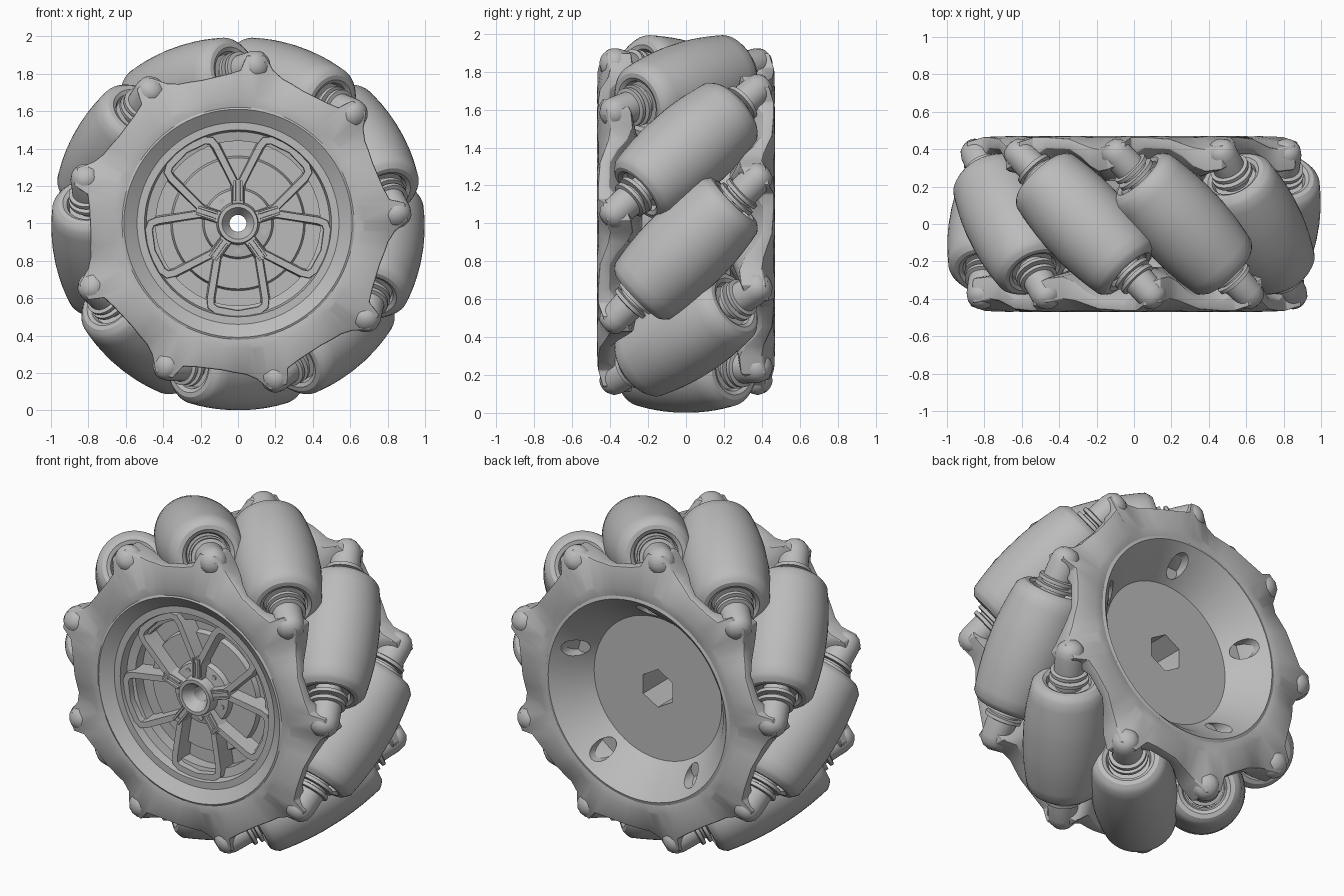
import bpy, bmesh
from math import sin, cos, radians, pi, sqrt
from mathutils import Matrix, Vector

cube = bpy.data.objects.get("Cube")
if cube:
    bpy.data.objects.remove(cube)

grey = bpy.data.materials.new("plain grey")
grey.use_nodes = True
grey.diffuse_color = (0.5, 0.5, 0.5, 1)
grey.node_tree.nodes["Principled BSDF"].inputs["Base Color"].default_value = (0.5, 0.5, 0.5, 1)

COUNT = 9
STEP = 360 / COUNT
AXIS_R = 0.76      # distance of roller axes from the wheel axis
PRONG = 84         # angle of the first front prong

# Wheel frame: local x right, local y up, local z out of the front
WHEEL = Matrix(((1, 0, 0, 0), (0, 0, -1, 0), (0, 1, 0, 1), (0, 0, 0, 1)))


def finish(bm, name, frame, mods=(), angle=32):
    bmesh.ops.recalc_face_normals(bm, faces=bm.faces)
    mesh = bpy.data.meshes.new(name)
    bm.to_mesh(mesh)
    bm.free()
    mesh.materials.append(grey)
    ob = bpy.data.objects.new(name, mesh)
    ob.matrix_world = frame
    bpy.context.collection.objects.link(ob)
    bpy.ops.object.select_all(action='DESELECT')
    ob.select_set(True)
    bpy.context.view_layer.objects.active = ob
    for kind, settings in mods:
        mod = ob.modifiers.new(kind.title(), kind)
        for key, value in settings.items():
            setattr(mod, key, value)
        bpy.ops.object.modifier_apply(modifier=mod.name)
    bpy.ops.object.shade_smooth_by_angle(angle=radians(angle))
    return ob


def skin(bm, rings):
    """Join closed rings of points into a closed loop of quads."""
    loops = [[bm.verts.new(p) for p in ring] for ring in rings]
    for a, b in zip(loops, loops[1:] + loops[:1]):
        for i in range(len(a)):
            j = (i + 1) % len(a)
            bm.faces.new((a[i], a[j], b[j], b[i]))


def polar(r, degrees, h=0.0):
    return Vector((r * cos(radians(degrees)), r * sin(radians(degrees)), h))


def lathe(name, profile, frame, sides, mods=()):
    bm = bmesh.new()
    skin(bm, [[polar(r, 360 * k / sides, h) for r, h in profile] for k in range(sides)])
    return finish(bm, name, frame, mods)


def prism(bm, centre, radius, low, high, sides=12):
    place = Matrix.Translation((centre.x, centre.y, (low + high) / 2))
    bmesh.ops.create_cone(bm, cap_ends=True, segments=sides, radius1=radius,
                          radius2=radius, depth=high - low, matrix=place)


def band(bm, points, width, low, high):
    """Flat strip of constant width along a path, with mitred corners."""
    rows = []
    for i, p in enumerate(points):
        before = (p - points[i - 1]).normalized() if i else None
        after = (points[i + 1] - p).normalized() if i + 1 < len(points) else None
        before, after = before or after, after or before
        tangent = (before + after).normalized()
        side = Vector((-tangent.y, tangent.x, 0)) * width / 2 / max(0.5, tangent.dot(before))
        up, down = Vector((0, 0, high)), Vector((0, 0, low))
        rows.append([bm.verts.new(q) for q in
                     (p + side + down, p + side * 0.7 + up, p - side * 0.7 + up, p - side + down)])
    for a, b in zip(rows, rows[1:]):
        for i in range(4):
            j = (i + 1) % 4
            bm.faces.new((a[i], a[j], b[j], b[i]))
    bm.faces.new(rows[0])
    bm.faces.new(rows[-1])


# Cutter for the hex socket and the pockets in the rear bowl
bm = bmesh.new()
prism(bm, Vector((0, 0, 0)), 0.115, -0.4, 0.05, 6)
for k in range(5):
    prism(bm, polar(0.51, 90 + 72 * k), 0.055, -0.5, -0.3, 20)
cutter = finish(bm, "hub_cutter", WHEEL)
cutter.hide_render = True
cutter.hide_set(True)

# Hub: front cap, recess and rim, drum, rear bowl
hub_profile = [(0.045, 0.36), (0.085, 0.42), (0.105, 0.42), (0.115, 0.36), (0.18, 0.35),
               (0.19, 0.32), (0.35, 0.32), (0.36, 0.29), (0.44, 0.29), (0.44, 0.36),
               (0.49, 0.37), (0.5, 0.42), (0.54, 0.42), (0.61, 0.47), (0.63, 0.46),
               (0.5, 0.24), (0.5, -0.24), (0.63, -0.46), (0.6, -0.47), (0.53, -0.4),
               (0.43, -0.27), (0.045, -0.27)]
lathe("hub", hub_profile, WHEEL, 80,
      [("BOOLEAN", {"object": cutter, "operation": 'DIFFERENCE', "solver": 'EXACT'})])

# Front wheel cover: five window frames, forked stems, ribs and bolts
bm = bmesh.new()
for k in range(5):
    mid = -90 + 72 * k
    half = [(0.2, 33), (0.43, 20), (0.465, 18), (0.478, 14)]
    path = [(r, -a) for r, a in half] + [(0.485, 0)] + [(r, a) for r, a in reversed(half)]
    band(bm, [polar(r, mid + a) for r, a in path], 0.05, 0.29, 0.4)
    stem = mid + 36
    band(bm, [polar(0.09, stem), polar(0.235, stem)], 0.085, 0.29, 0.395)
    shift = polar(0.018, stem + 90)
    for s in (-1, 1):
        band(bm, [polar(0.12, stem) + shift * s, polar(0.23, stem) + shift * s],
             0.016, 0.38, 0.41)
    prism(bm, polar(0.147, mid), 0.015, 0.33, 0.36)
finish(bm, "wheel_cover", WHEEL)

# Pronged side plates: angle past prong, outer radius, outer height, inner height
stations = [(-10, 0.80, 0.465, 0.405), (-5, 0.82, 0.465, 0.36), (-3, 0.90, 0.44, 0.33),
            (3, 0.91, 0.42, 0.29), (7, 0.84, 0.40, 0.28), (11, 0.81, 0.41, 0.31),
            (15, 0.80, 0.43, 0.36), (20, 0.79, 0.455, 0.40)]
for name, turn in (("front_plate", 0), ("rear_plate", pi)):
    bm = bmesh.new()
    rings = []
    for k in range(COUNT):
        for phi, r, out, inn in stations:
            ridge = 0.47 if phi < 3 or phi > 15 else 0.462
            section = [(0.57, 0.40), (0.61, 0.464), (0.67, ridge), (r, out), (r, inn), (0.5, 0.23)]
            rings.append([polar(a, PRONG - phi - STEP * k, h) for a, h in section])
    skin(bm, rings)
    finish(bm, name, WHEEL @ Matrix.Rotation(turn, 4, 'Y'),
           [("BEVEL", {"width": 0.016, "segments": 2, "limit_method": 'ANGLE',
                       "angle_limit": radians(22)})], 25)


# Rollers, each on a slanted axle that ends in two knobs
def mirrored(half):
    return half + [(r, -t) for r, t in reversed(half)]


barrel = [(1 - sqrt(AXIS_R ** 2 + t * t / 2), t) for t in (0.325, 0.27, 0.2, 0.13, 0.06)]
roller_half = [(0.06, 0.32), (0.115, 0.32), (0.125, 0.35), (0.145, 0.362),
               (0.17, 0.36), (0.188, 0.346)] + barrel
axle_half = [(0.02, 0.605), (0.05, 0.595), (0.072, 0.57), (0.082, 0.53), (0.085, 0.43),
             (0.105, 0.425), (0.105, 0.405), (0.08, 0.4), (0.08, 0.388), (0.112, 0.385),
             (0.112, 0.365), (0.075, 0.36), (0.075, 0.3)]
for k in range(COUNT):
    a = radians(-90 + STEP * k)
    out = Vector((cos(a), 0, sin(a)))
    axis = Vector((sin(a), -1, -cos(a))).normalized()
    side = out.cross(axis)
    frame = Matrix((side, -out, axis)).transposed().to_4x4()
    if frame.determinant() < 0:
        frame = Matrix((-side, -out, axis)).transposed().to_4x4()
    frame.translation = out * AXIS_R + Vector((0, 0, 1))
    lathe(f"roller_{k + 1}", mirrored(roller_half), frame, 48)
    core = mirrored(axle_half)
    lathe(f"axle_{k + 1}", [(0.001, 0.607)] + core + [(0.001, -0.607)], frame, 32)
